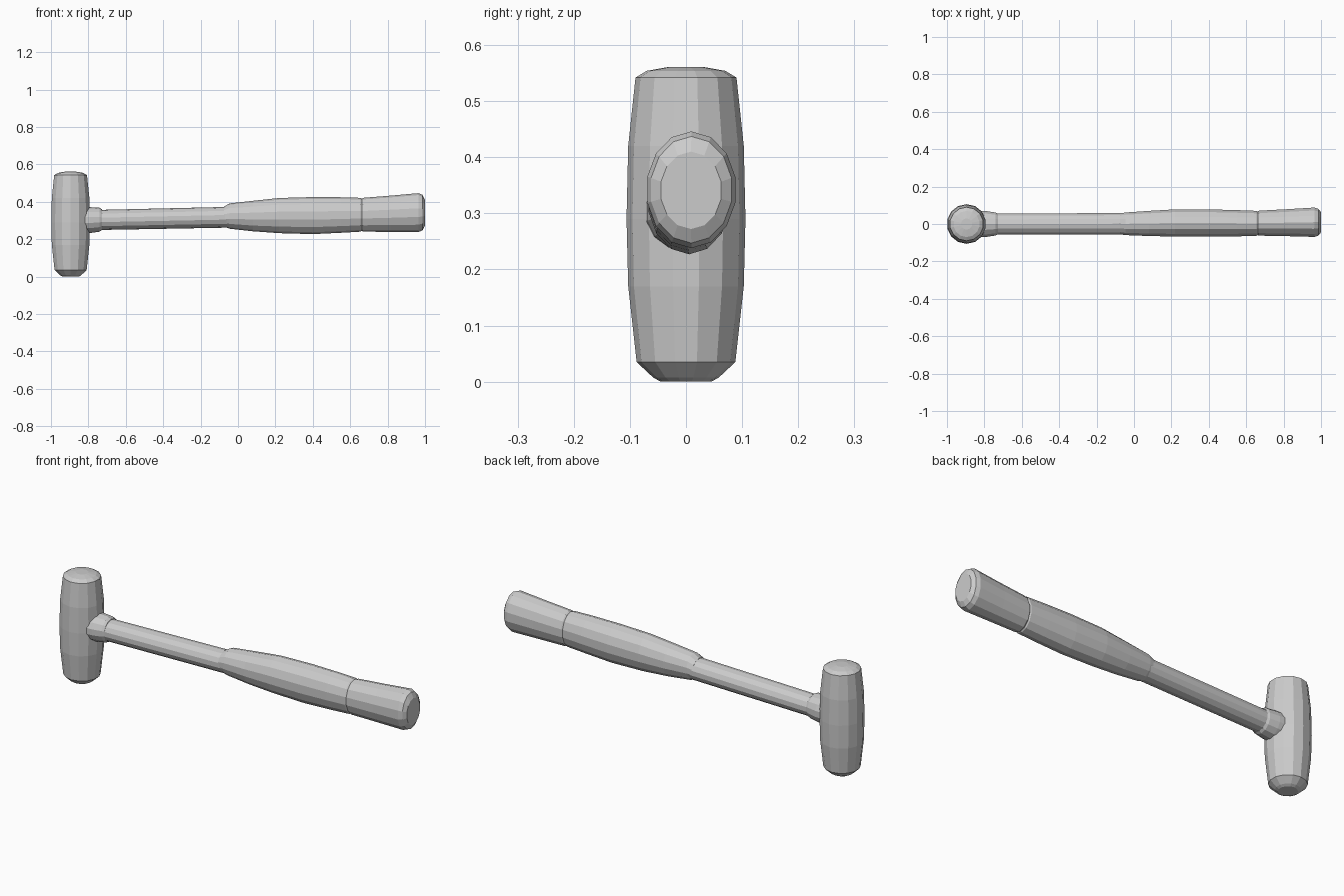
import bpy, bmesh, math

def loft(name, rings, sides, axis):
    """Skin elliptical rings: (position along axis, centre a, centre b, radius a, radius b)."""
    bm = bmesh.new()
    loops = []
    for t, ca, cb, ra, rb in rings:
        loop = []
        for i in range(sides):
            ang = 2 * math.pi * (i + 0.5) / sides
            a, b = ca + ra * math.cos(ang), cb + rb * math.sin(ang)
            loop.append(bm.verts.new((a, b, t) if axis == 'z' else (t, a, b)))
        loops.append(loop)
    for lo, hi in zip(loops, loops[1:]):
        for i in range(sides):
            j = (i + 1) % sides
            bm.faces.new((lo[i], lo[j], hi[j], hi[i]))
    bm.faces.new(loops[0][::-1])
    bm.faces.new(loops[-1])
    bmesh.ops.recalc_face_normals(bm, faces=bm.faces)
    mesh = bpy.data.meshes.new(name)
    bm.to_mesh(mesh)
    bm.free()
    obj = bpy.data.objects.new(name, mesh)
    bpy.context.collection.objects.link(obj)
    return obj

def along_x(name, sections, sides=14):
    """Handle part from (x, y low, y high, z low, z high) extents."""
    rings = [(x, (y0 + y1) / 2, (z0 + z1) / 2, (y1 - y0) / 2, (z1 - z0) / 2)
             for x, y0, y1, z0, z1 in sections]
    return loft(name, rings, sides, 'x')

# Barrel-shaped striking head with domed ends
head = [(0.0, 0.045), (0.007, 0.058), (0.035, 0.088), (0.17, 0.103), (0.29, 0.106),
        (0.42, 0.103), (0.542, 0.09), (0.554, 0.07), (0.561, 0.03)]
loft("hammer_head", [(z, -0.895, 0, r, r) for z, r in head], 14, 'z')

# Collar where the shaft enters the head
along_x("collar", [(-0.86, -0.075, 0.075, 0.228, 0.376), (-0.79, -0.071, 0.071, 0.233, 0.371),
                   (-0.74, -0.063, 0.063, 0.240, 0.368), (-0.728, -0.057, 0.057, 0.248, 0.360)])

# Slim shaft
along_x("shaft", [(-0.80, -0.057, 0.057, 0.248, 0.355), (-0.03, -0.057, 0.060, 0.262, 0.373)])

# Swelling grip
along_x("grip", [(-0.076, -0.056, 0.058, 0.268, 0.374), (-0.045, -0.061, 0.063, 0.256, 0.391),
                 (0.08, -0.066, 0.072, 0.242, 0.405), (0.22, -0.069, 0.080, 0.232, 0.420),
                 (0.40, -0.069, 0.080, 0.227, 0.425), (0.55, -0.068, 0.076, 0.234, 0.424),
                 (0.655, -0.065, 0.072, 0.240, 0.421), (0.664, -0.060, 0.067, 0.246, 0.415)])

# Flared butt with chamfered end
along_x("butt", [(0.660, -0.060, 0.067, 0.246, 0.415), (0.668, -0.064, 0.073, 0.240, 0.421),
                 (0.82, -0.067, 0.081, 0.239, 0.433), (0.965, -0.071, 0.090, 0.238, 0.446),
                 (0.986, -0.064, 0.083, 0.247, 0.437), (1.0, -0.046, 0.064, 0.272, 0.410)])
